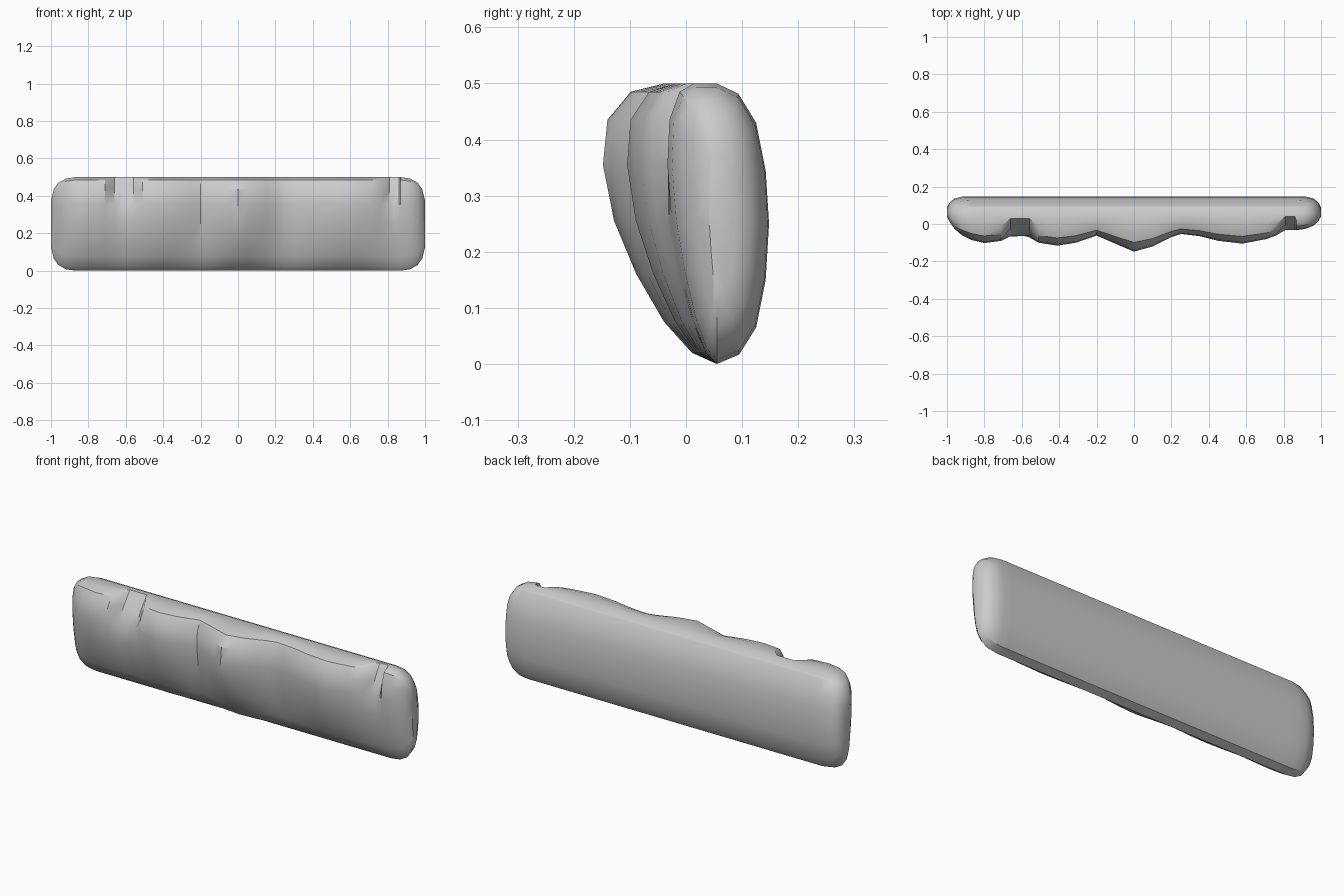
import bpy, bmesh

# Cross-section (y, z): front side wavy, back side straight
MID = 0.055
front = [(0.01, 0.02), (-0.04, 0.075), (-0.09, 0.16), (-0.13, 0.255), (-0.15, 0.355),
         (-0.142, 0.435), (-0.10, 0.485), (-0.04, 0.5)]
back = [(0.055, 0.5), (0.093, 0.482), (0.125, 0.43), (0.142, 0.345), (0.148, 0.25),
        (0.142, 0.15), (0.125, 0.065), (0.095, 0.017), (0.055, 0.0)]

# Depth of the front face along x: finger-grip waves
waves = [(-1, 0.04), (-0.985, 0.01), (-0.96, -0.025), (-0.92, -0.06), (-0.87, -0.085),
         (-0.8, -0.102), (-0.71, -0.09), (-0.61, -0.07), (-0.51, -0.1), (-0.41, -0.116),
         (-0.31, -0.1), (-0.2, -0.062), (-0.1, -0.105), (0, -0.148), (0.1, -0.12),
         (0.2, -0.07), (0.25, -0.053), (0.35, -0.065), (0.45, -0.09), (0.58, -0.105),
         (0.71, -0.08), (0.81, -0.042), (0.87, -0.033), (0.92, -0.025), (0.96, -0.008),
         (0.985, 0.015), (1, 0.04)]
# Rounded ends: |x| -> (height factor, back depth factor)
ends = [(0, 1, 1), (0.87, 1, 1), (0.92, 0.97, 0.98), (0.96, 0.88, 0.87),
        (0.985, 0.74, 0.66), (1, 0.5, 0.35)]
# Thumb notches: centre x, half width, y at heights of rows 4, 5, 6, 7
notches = [(-0.61, 0.05, (-0.065, -0.02, 0.02, 0.03)),
           (0.835, 0.025, (-0.032, 0.0, 0.03, 0.04))]


def lerp(table, x, col=1):
    for a, b in zip(table, table[1:]):
        if x <= b[0]:
            t = (x - a[0]) / (b[0] - a[0])
            return a[col] + t * (b[col] - a[col])
    return table[-1][col]


def section(x):
    s = (MID - lerp(waves, x)) / 0.205
    h, d = lerp(ends, abs(x), 1), lerp(ends, abs(x), 2)
    pts = [[MID + (y - MID) * s, z] for y, z in front]
    for cx, hw, depths in notches:
        if abs(x - cx) <= hw + 0.001:
            for row, y in zip(range(4, 8), depths):
                pts[row][0] = max(pts[row][0], y)
    pts += [[MID + (y - MID) * d, z] for y, z in back]
    return [(x, y, 0.25 + (z - 0.25) * h) for y, z in pts]


# Grip body: loft the sections and close both ends
stations = sorted({w[0] for w in waves} | {-0.66, -0.56, -0.46, -0.36, -0.255, -0.15, -0.05,
                                         0.05, 0.15, 0.3, 0.4, 0.52, 0.65, 0.76, 0.835, 0.86, 0.9})
bm = bmesh.new()
rings = [[bm.verts.new(p) for p in section(x)] for x in stations]
n = len(rings[0])
for a, b in zip(rings, rings[1:]):
    for i in range(n):
        j = (i + 1) % n
        bm.faces.new((a[i], a[j], b[j], b[i]))
bm.faces.new(rings[0])
bm.faces.new(rings[-1][::-1])
bmesh.ops.recalc_face_normals(bm, faces=bm.faces)
mesh = bpy.data.meshes.new("grip_panel")
bm.to_mesh(mesh)
bm.free()
grip = bpy.data.objects.new("grip_panel", mesh)
bpy.context.collection.objects.link(grip)
bpy.context.view_layer.objects.active = grip
grip.select_set(True)
bpy.ops.object.shade_smooth_by_angle(angle=0.55)
